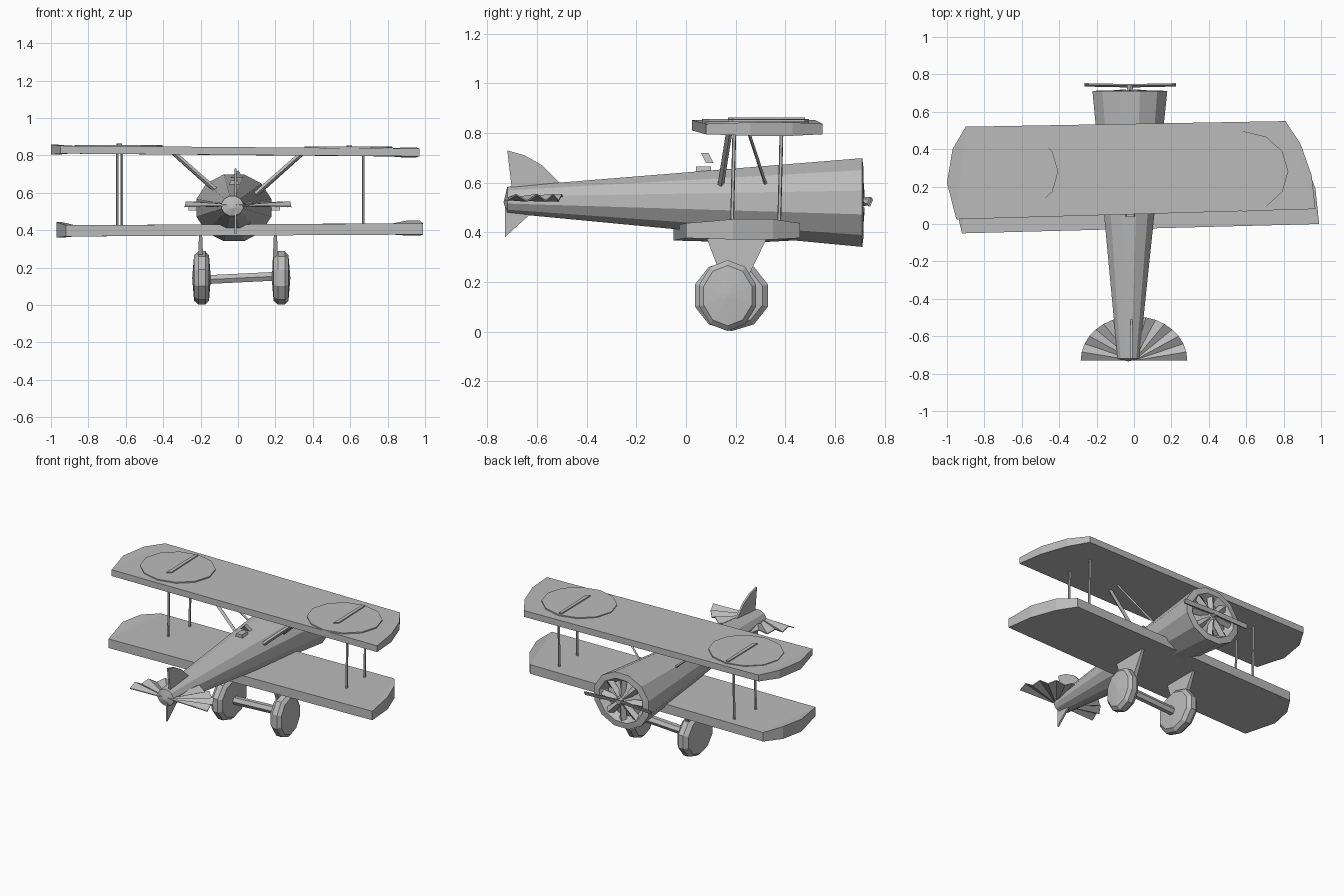
import bpy, bmesh, math
from mathutils import Vector

cube = bpy.data.objects.get("Cube")
if cube:
    bpy.data.objects.remove(cube, do_unlink=True)

grey = bpy.data.materials.new("plain grey")
grey.use_nodes = True
grey.diffuse_color = (0.5, 0.5, 0.5, 1)
grey.node_tree.nodes["Principled BSDF"].inputs["Base Color"].default_value = (0.5, 0.5, 0.5, 1)


def finish(name, bm):
    bmesh.ops.recalc_face_normals(bm, faces=bm.faces)
    mesh = bpy.data.meshes.new(name)
    bm.to_mesh(mesh)
    bm.free()
    mesh.materials.append(grey)
    obj = bpy.data.objects.new(name, mesh)
    bpy.context.collection.objects.link(obj)
    return obj


def loft(name, rings, poke=()):
    """Skin a list of equal-length point rings; poke = peak of (first, last) cap."""
    bm = bmesh.new()
    loops = [[bm.verts.new(p) for p in ring] for ring in rings]
    n = len(loops[0])
    for a, b in zip(loops, loops[1:]):
        for i in range(n):
            bm.faces.new((a[i], a[(i + 1) % n], b[(i + 1) % n], b[i]))
    for k, loop in enumerate((loops[0], loops[-1])):
        if poke:
            tip = bm.verts.new(poke[k])
            for i in range(n):
                bm.faces.new((loop[i], loop[(i + 1) % n], tip))
        else:
            bm.faces.new(loop)
    return finish(name, bm)


def slab(name, outline, shift):
    """Extrude an outline by a vector."""
    pts = [Vector(p) for p in outline]
    return loft(name, [pts, [p + Vector(shift) for p in pts]])


def ellipse(c, rx, rz, y, n=12):
    return [(c[0] + rx * math.cos(math.tau * (i + .5) / n), y,
             c[1] + rz * math.sin(math.tau * (i + .5) / n)) for i in range(n)]


def rod(name, a, b, r, n=5):
    a, b = Vector(a), Vector(b)
    q = (b - a).to_track_quat('Z', 'Y')
    circle = [q @ Vector((r * math.cos(math.tau * i / n), r * math.sin(math.tau * i / n), 0))
              for i in range(n)]
    return loft(name, [[a + c for c in circle], [b + c for c in circle]])


# Fuselage: straight taper with a hollow, pleated nose
loft("fuselage", [
    ellipse((-.03, .53), .06, .055, -.72),
    ellipse((-.022, .52), .207, .185, .71),
    ellipse((-.022, .52), .165, .145, .715),
    ellipse((-.022, .52), .13, .115, .67),
], poke=((-.03, -.735, .52), (-.022, .72, .525)))

# Pleats standing around the nose opening
for i in range(8):
    a = math.tau * i / 8
    d, t = Vector((math.cos(a), 0, math.sin(a))), Vector((-math.sin(a), 0, math.cos(a)))
    c = Vector((-.022, .69, .52))
    loft("engine_cylinder", [[c + d * .03 + t * .015, c + d * .03 - t * .015, c + d * .03 + Vector((0, .03, 0))],
                             [c + d * .15 + t * .03, c + d * .15 - t * .03, c + d * .15 + Vector((0, .02, 0))]])

# Propeller and hub
loft("propeller_hub", [ellipse((-.022, .525), .02, .02, .68, 6),
                       ellipse((-.022, .525), .017, .017, .745, 6)])
for tip in (-.265, .225):
    slab("propeller_blade", [(-.022, .73, .515), (tip, .735, .505), (tip, .745, .53),
                             (-.022, .74, .54)], (0, .008, 0))


# Wings: slabs with rounded tips that taper in thickness towards the outside
def wing(name, left, right, z_left, z_right, thick, lift):
    slab(name, [(*left[0], z_left), (*right[0], z_right), (*right[-1], z_right),
                (*left[-1], z_left)], (0, 0, thick))
    for side, pts, z in (("left", right, z_right), ("right", left, z_left)):
        low = [(x, y, z - .006 * (0 < i < 3)) for i, (x, y) in enumerate(pts)]
        high = [(x, y, z + thick + lift * (0 < i < 3)) for i, (x, y) in enumerate(pts)]
        loft(name + "_tip_" + side, [low, high])


wing("upper_wing", [(-.95, .025), (-1, .22), (-.97, .4), (-.9, .52)],
     [(.97, .08), (.95, .26), (.89, .43), (.81, .55)], .81, .795, .042, .006)
wing("lower_wing", [(-.92, -.05), (-.97, .17), (-.94, .32), (-.87, .43)],
     [(.99, .0), (.97, .19), (.91, .35), (.83, .46)], .367, .377, .06, .016)

# Faceted round markings lying on the upper wing, with a raised middle ridge
for x0, z in ((-.64, .852), (.59, .843)):
    disc = [(x0 + .235 * math.cos(math.tau * i / 12), .28 + .215 * math.sin(math.tau * i / 12),
             z - .004) for i in range(12)]
    slab("wing_marking", disc, (0, 0, .008))
    slab("marking_ridge", [(x0 - .01, .48, z), (x0 + .01, .48, z), (x0 + .02, .19, z),
                           (x0 - .005, .17, z)], (0, 0, .011))

# Wing struts
for x in (-.635, .67):
    for y in (.19, .38):
        dx = .015 if x < 0 and y > .3 else -.01 if x < 0 else 0
        rod("wing_strut", (x + dx, y - .005, .42), (x + dx, y + .005, .82), .008)

# Splayed struts between the fuselage and the upper wing
for s in (-1, 1):
    rod("rear_cabane_strut", (s * .09, .14, .59), (s * .34, .175, .81), .013, 4)
    rod("front_cabane_strut", (s * .06, .335, .55), (s * .35, .25, .81), .007, 4)

# Small windscreen and headrest behind the wing
slab("windscreen", [(-.04, .11, .68), (.03, .11, .68), (0, .09, .72)], (0, -.03, 0))
slab("headrest", [(-.06, .1, .6), (.02, .1, .6), (0, .1, .665), (-.04, .1, .665)], (0, -.06, 0))

# Tail fin above and below
slab("tail_fin", [(-.02, -.7, .56), (-.02, -.72, .73), (-.02, -.65, .71), (-.02, -.58, .67),
                  (-.02, -.51, .6), (-.02, -.51, .56)], (.012, 0, 0))
slab("lower_tail_fin", [(-.02, -.73, .5), (-.02, -.73, .38), (-.02, -.62, .48)], (.012, 0, 0))

# Tailplane: pleated half-round fans
for s in (-1, 1):
    n = 8
    arc = [(s * (.01 + .275 * math.cos(math.pi / 2 * i / n)), -.73 + .235 * math.sin(math.pi / 2 * i / n),
            .535 + (.014 if i % 2 else -.012)) for i in range(n + 1)]
    for a, b in zip(arc, arc[1:]):
        slab("tailplane_pleat", [(0, -.73, .53), a, b], (0, 0, .006))


# Wheels, legs and axle
def wheel(name, x, y, ry):
    rings = [[(x + dx, y + ry * k * math.cos(math.tau * (i + .5) / 10),
               .145 + .143 * k * math.sin(math.tau * (i + .5) / 10)) for i in range(10)]
             for dx, k in ((-.04, .85), (-.015, 1), (.02, 1), (.04, .85))]
    loft(name, rings, poke=((x - .05, y, .145), (x + .05, y, .145)))


wheel("right_wheel", -.195, .183, .155)
wheel("left_wheel", .23, .168, .12)
for x in (-.2, .2):
    loft("landing_leg", [[(x - .008, .08, .385), (x + .008, .08, .385), (x + .008, .33, .385), (x - .008, .33, .385)],
                         [(x - .016, .15, .2), (x + .016, .15, .2), (x + .016, .24, .2), (x - .016, .24, .2)]])
rod("axle", (-.19, .18, .135), (.22, .18, .155), .027, 6)
